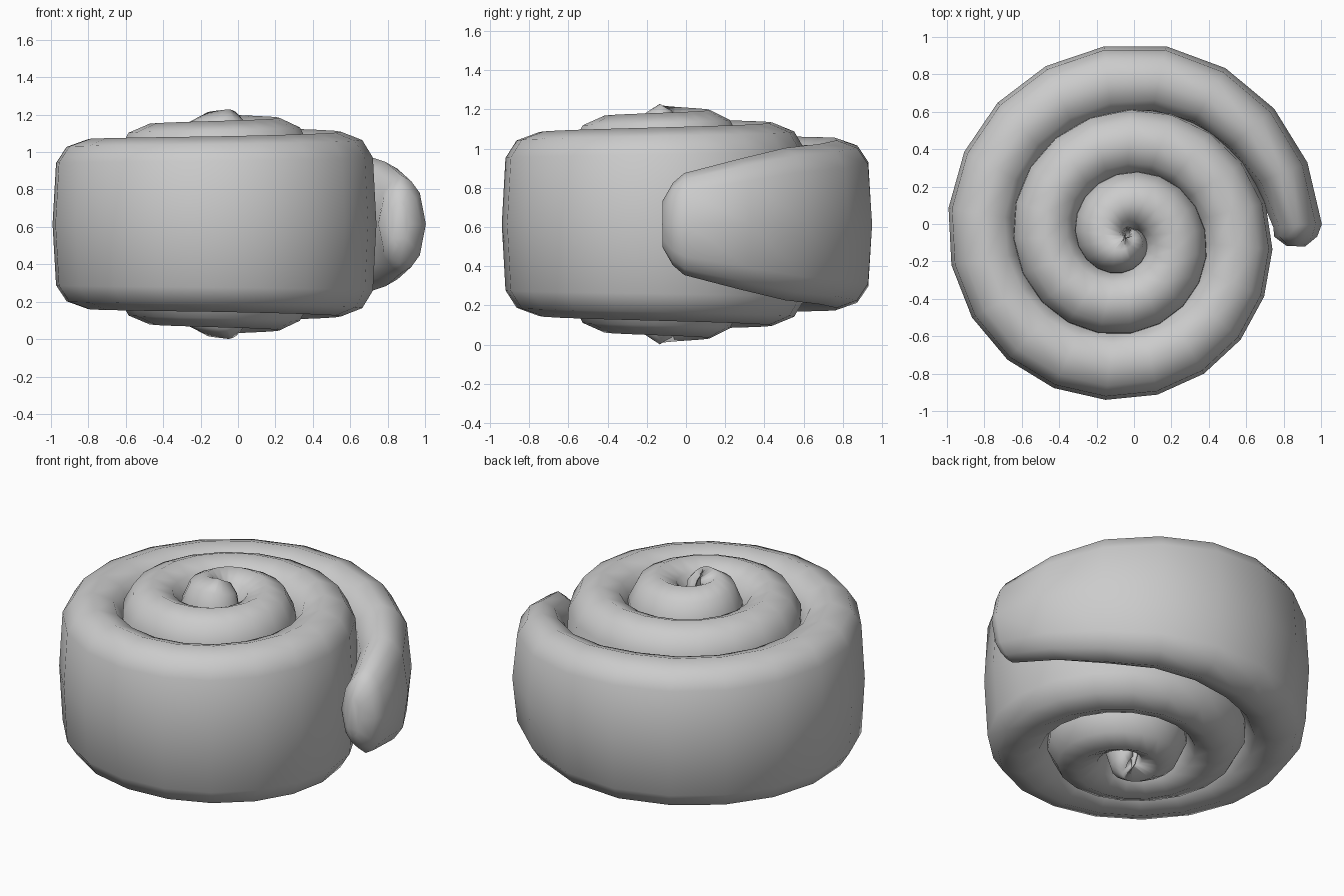
import bpy
import bmesh
import math

cube = bpy.data.objects.get("Cube")
if cube:
    bpy.data.objects.remove(cube, do_unlink=True)

CENTER = (-0.045, -0.073)
MID_Z = 0.615
STEP = 18.5 / 360

# Dough profile along the spiral: turns, half width, half height, roundness
KEYS = [
    (-0.16, 0.01, 0.52, 0), (0.0, 0.07, 0.58, 0), (0.25, 0.14, 0.615, 0),
    (0.5, 0.17, 0.60, 0), (1.0, 0.185, 0.57, 0), (1.75, 0.19, 0.52, 0),
    (2.25, 0.19, 0.47, 0), (2.75, 0.19, 0.44, 0), (2.885, 0.17, 0.39, 0.4),
    (2.94, 0.15, 0.33, 0.7), (2.989, 0.13, 0.26, 1), (2.999, 0.115, 0.21, 1),
    (3.008, 0.05, 0.12, 1),
]
BOXY = [(1, 0), (0.9, 0.72), (0.6, 0.91), (0, 1)]
ROUND = [(1, 0), (0.75, 0.64), (0.4, 0.88), (0, 1)]


def sample(t):
    for a, b in zip(KEYS, KEYS[1:]):
        if t <= b[0]:
            f = (t - a[0]) / (b[0] - a[0])
            return [p + (q - p) * f for p, q in zip(a[1:], b[1:])]
    return KEYS[-1][1:]


def section(roundness):
    """Closed cross-section, mirrored from one quarter."""
    q = [tuple(a + (b - a) * roundness for a, b in zip(p, r))
         for p, r in zip(BOXY, ROUND)]
    upper = q + [(-x, z) for x, z in reversed(q[:-1])]
    return upper + [(x, -z) for x, z in reversed(upper[1:-1])]


def ring(bm, t):
    w, h, roundness = sample(t)
    outer = min(0.1135 + 0.335 * t, 1.052)
    ridge = outer - w
    if t > 2.99:
        ridge = 0.91
    angle = -2 * math.pi * t
    return [bm.verts.new((CENTER[0] + (ridge + x * w) * math.cos(angle),
                          CENTER[1] + (ridge + x * w) * math.sin(angle),
                          MID_Z + z * h))
            for x, z in section(roundness)]


# Ring positions: even steps back from the tail, then the rounded tip
turns = [2.989 - i * STEP for i in range(62)]
turns = [-0.16] + [t for t in reversed(turns) if t > -0.14] + [2.999, 3.008]

# Rolled dough strip
bm = bmesh.new()
rings = [ring(bm, t) for t in turns]
for a, b in zip(rings, rings[1:]):
    n = len(a)
    for i in range(n):
        j = (i + 1) % n
        bm.faces.new((a[i], a[j], b[j], b[i]))
bm.faces.new(rings[0])
bm.faces.new(rings[-1])
bmesh.ops.recalc_face_normals(bm, faces=bm.faces)
for face in bm.faces:
    face.smooth = True

mesh = bpy.data.meshes.new("spiral_roll")
bm.to_mesh(mesh)
bm.free()
roll = bpy.data.objects.new("spiral_roll", mesh)
bpy.context.collection.objects.link(roll)
